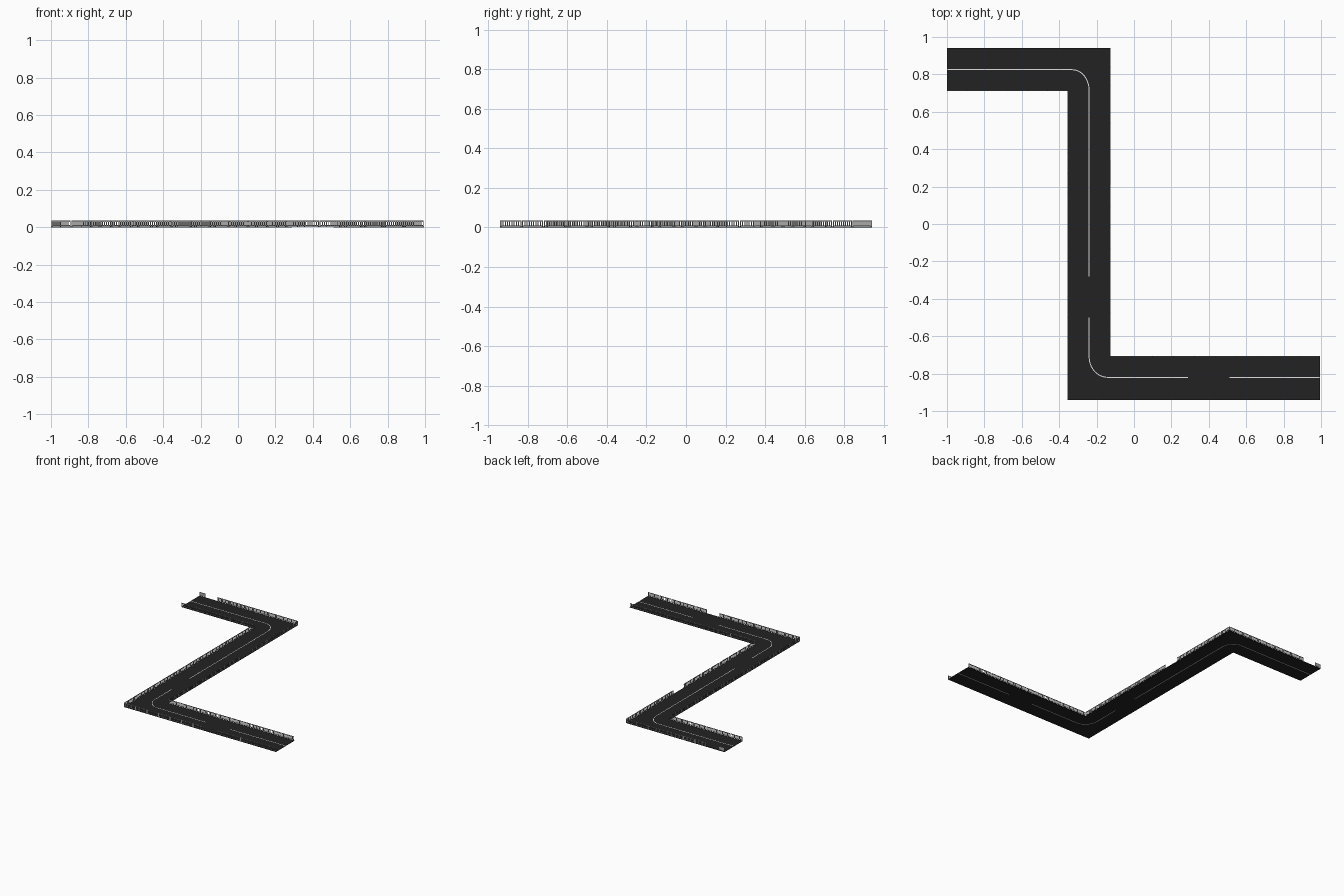
import bpy, bmesh, math
from mathutils import Vector, Matrix

cube = bpy.data.objects.get("Cube")
if cube:
    bpy.data.objects.remove(cube)


def material(name, value):
    m = bpy.data.materials.new(name)
    m.use_nodes = True
    colour = (value, value, value, 1)
    m.diffuse_color = colour
    m.node_tree.nodes["Principled BSDF"].inputs["Base Color"].default_value = colour
    return m


ASPHALT = material("asphalt", 0.016)
PAINT = material("white_paint", 0.75)
STEEL = material("grey_steel", 0.36)

WEST, EAST = -1.0, 0.995            # open road ends
LEFT, RIGHT = -0.355, -0.125        # edges of the long stretch
BACK, BACK_IN = 0.94, 0.71          # edges of the back stretch
FRONT, FRONT_IN = -0.94, -0.705     # edges of the front stretch
DECK = 0.004
TOP = 0.035


def finish(bm, name, mat):
    bmesh.ops.recalc_face_normals(bm, faces=bm.faces)
    mesh = bpy.data.meshes.new(name)
    bm.to_mesh(mesh)
    bm.free()
    mesh.materials.append(mat)
    obj = bpy.data.objects.new(name, mesh)
    bpy.context.collection.objects.link(obj)
    return obj


def prism(bm, outline, low, high):
    face = bm.faces.new([bm.verts.new((x, y, low)) for x, y in outline])
    moved = bmesh.ops.extrude_face_region(bm, geom=[face])["geom"]
    verts = [v for v in moved if isinstance(v, bmesh.types.BMVert)]
    bmesh.ops.translate(bm, verts=verts, vec=(0, 0, high - low))


# Road slab
bm = bmesh.new()
prism(bm, [(WEST, BACK), (WEST, BACK_IN), (LEFT, BACK_IN), (LEFT, FRONT),
           (EAST, FRONT), (EAST, FRONT_IN), (RIGHT, FRONT_IN), (RIGHT, BACK)],
      0.0004, DECK)
finish(bm, "road", ASPHALT)


# Centre line: ribbons along straight runs and rounded bends
def bend(cx, cy, radius_x, radius_y, start, steps=10):
    return [(cx + radius_x * math.cos(a), cy + radius_y * math.sin(a))
            for a in (start - math.pi / 2 * i / steps for i in range(steps + 1))]


def ribbon(name, path, width=0.005):
    pts = [Vector(p) for p in path]
    left, right = [], []
    for i, p in enumerate(pts):
        d = (pts[min(i + 1, len(pts) - 1)] - pts[max(i - 1, 0)]).normalized()
        side = Vector((-d.y, d.x)) * width / 2
        left.append(p + side)
        right.append(p - side)
    bm = bmesh.new()
    prism(bm, left + right[::-1], 0, DECK + 0.0006)
    finish(bm, name, PAINT)


MID = -0.24
ribbon("back_centre_line",
       [(WEST, 0.825)] + bend(-0.33, 0.715, 0.09, 0.11, math.pi / 2) + [(MID, -0.28)])
ribbon("front_bend_line",
       [(MID, -0.5)] + bend(-0.14, -0.71, 0.1, 0.11, math.pi)[:1]
       + bend(-0.14, -0.71, -0.1, 0.11, 0)[1:] + [(0.29, -0.82)])
ribbon("front_centre_line", [(0.51, -0.82), (EAST, -0.82)])


# Railings: panels of pickets between two rails
def bar(bm, frame, x0, x1, z0, z1, thick):
    size = Matrix.Diagonal((x1 - x0, thick, z1 - z0, 1))
    place = Matrix.Translation(((x0 + x1) / 2, 0, (z0 + z1) / 2))
    bmesh.ops.create_cube(bm, size=1, matrix=frame @ place @ size)


def railing(name, start, end):
    a, b = Vector((*start, 0)), Vector((*end, 0))
    run = b - a
    frame = Matrix.Translation(a) @ Matrix.Rotation(math.atan2(run.y, run.x), 4, 'Z')
    count = max(1, round(run.length / 0.108))
    step = run.length / count
    pickets = 10
    bm = bmesh.new()
    for i in range(count):
        x0, x1 = i * step + 0.002, (i + 1) * step - 0.002
        bar(bm, frame, x0, x1, TOP - 0.006, TOP, 0.002)
        bar(bm, frame, x0, x1, 0.007, 0.011, 0.002)
        pitch = (x1 - x0 - 0.005) / (pickets - 1)
        for k in range(pickets):
            x = x0 + k * pitch
            foot = DECK if k in (0, pickets - 1) else 0.008
            bar(bm, frame, x, x + 0.005, foot, TOP - 0.003, 0.0016)
    finish(bm, name, STEEL)


IN = 0.0015  # inset from the slab edge
railing("back_railing_end", (WEST, BACK - IN), (-0.945, BACK - IN))
railing("back_railing", (-0.84, BACK - IN), (RIGHT, BACK - IN))
railing("back_inner_railing", (WEST, BACK_IN + IN), (LEFT, BACK_IN + IN))
railing("long_outer_railing", (LEFT + IN, FRONT), (LEFT + IN, BACK_IN))
railing("long_inner_railing_front", (RIGHT - IN, FRONT_IN), (RIGHT - IN, 0.21))
railing("long_inner_railing_back", (RIGHT - IN, 0.34), (RIGHT - IN, BACK))
railing("front_inner_railing", (RIGHT, FRONT_IN - IN), (EAST, FRONT_IN - IN))
railing("front_railing_west", (LEFT, FRONT + IN), (0.36, FRONT + IN))
railing("front_railing_east", (0.47, FRONT + IN), (EAST, FRONT + IN))
